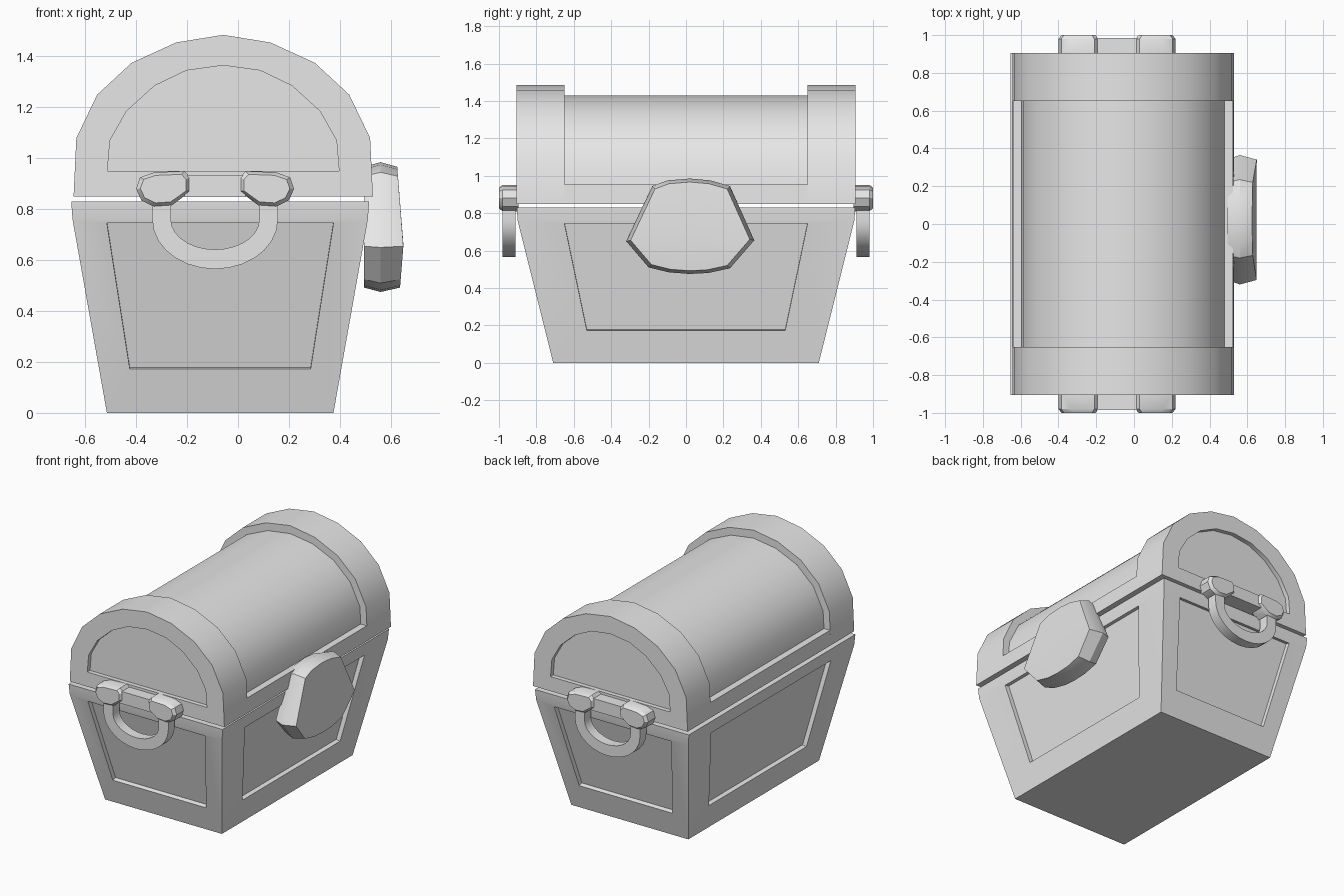
import bpy, bmesh
from math import cos, sin, pi, radians
from mathutils import Vector

if "Cube" in bpy.data.objects:
    bpy.data.objects.remove(bpy.data.objects["Cube"])

grey = bpy.data.materials.new("plain_grey")
grey.use_nodes = True
grey.diffuse_color = (0.8, 0.8, 0.8, 1)
grey.node_tree.nodes["Principled BSDF"].inputs["Base Color"].default_value = (0.8, 0.8, 0.8, 1)


def finish(name, bm, angle=32):
    bmesh.ops.recalc_face_normals(bm, faces=bm.faces[:])
    mesh = bpy.data.meshes.new(name)
    bm.to_mesh(mesh)
    bm.free()
    mesh.materials.append(grey)
    obj = bpy.data.objects.new(name, mesh)
    bpy.context.collection.objects.link(obj)
    bpy.ops.object.select_all(action='DESELECT')
    obj.select_set(True)
    bpy.context.view_layer.objects.active = obj
    bpy.ops.object.shade_smooth_by_angle(angle=radians(angle))


def loft(name, rings, tip=None):
    """Skin closed rings of points and cap both ends, the last one with an optional tip."""
    bm = bmesh.new()
    loops = [[bm.verts.new(p) for p in ring] for ring in rings]
    n = len(loops[0])
    for a, b in zip(loops, loops[1:]):
        for i in range(n):
            j = (i + 1) % n
            bm.faces.new((a[i], a[j], b[j], b[i]))
    bm.faces.new(loops[0])
    if tip:
        top = bm.verts.new(tip)
        for i in range(n):
            bm.faces.new((loops[-1][i], loops[-1][(i + 1) % n], top))
    else:
        bm.faces.new(loops[-1])
    finish(name, bm)


def at_y(profile, y):
    return [(x, y, z) for x, z in profile]


def arch(half, cx):
    """Mirror half an arch, given from the crown down, about x = cx."""
    return [(cx - x, z) for x, z in reversed(half)] + [(cx + x, z) for x, z in half[1:]]


# Tapered body with a straight rim and a sunken panel on each side
bm = bmesh.new()
BODY_X, RIM_Z = -0.07, 0.76
SIGNS = ((-1, -1), (1, -1), (1, 1), (-1, 1))
base, mid, top = [[bm.verts.new((BODY_X + sx * hx, sy * hy, z)) for sx, sy in SIGNS]
                  for hx, hy, z in ((.445, .71, 0), (.58, .9, RIM_Z), (.585, .905, .83))]
bm.faces.new(base)
bm.faces.new(top)
for i in range(4):
    j = (i + 1) % 4
    bm.faces.new((mid[i], mid[j], top[j], top[i]))
    low, high = (base[i].co + base[j].co) / 2, (mid[i].co + mid[j].co) / 2
    along = (base[j].co - base[i].co).normalized()
    inward = (high - low).cross(along).normalized() * 0.03
    if inward.dot(low - Vector((BODY_X, 0, 0))) > 0:
        inward.negate()
    w_low, w_high = (.355, .445) if i % 2 == 0 else (.53, .65)
    a, b = low.lerp(high, .172 / RIM_Z), low.lerp(high, .745 / RIM_Z)
    spots = [a - along * w_low, a + along * w_low, b + along * w_high, b - along * w_high]
    outer = [base[i], base[j], mid[j], mid[i]]
    edge = [bm.verts.new(p) for p in spots]
    sunk = [bm.verts.new(p + inward) for p in spots]
    for k in range(4):
        m = (k + 1) % 4
        bm.faces.new((outer[k], outer[m], edge[m], edge[k]))
        bm.faces.new((edge[k], edge[m], sunk[m], sunk[k]))
    bm.faces.new(sunk)
finish("chest_body", bm, 25)

# Lid: recessed barrel, raised end bands with sunken panels, lower rail
LID_X = -0.058
band = arch([(0, 1.485), (.185, 1.455), (.36, 1.375), (.495, 1.25), (.577, 1.08), (.588, .85)], LID_X)
panel = arch([(0, 1.365), (.145, 1.345), (.27, 1.285), (.38, 1.185), (.445, 1.07), (.455, .95)], LID_X)
barrel = arch([(0, 1.43), (.17, 1.405), (.33, 1.335), (.455, 1.22), (.53, 1.07), (.54, .9)], LID_X)
rail = [(LID_X - .588, .85), (LID_X + .588, .85), (LID_X + .583, .952), (LID_X - .583, .952)]
loft("lid_barrel", [at_y(barrel, -.66), at_y(barrel, .66)])
loft("lid_rail", [at_y(rail, -.655), at_y(rail, .655)])

# Both ends: lid band, handle ring, knobs and the bar between them
HANDLE_X = -0.09
KNOB = [(.31, .88), (.295, .925), (.24, .945), (.12, .95), (.098, .925),
        (.098, .87), (.13, .845), (.17, .815), (.24, .81), (.29, .835)]
for s, end in ((-1, "front"), (1, "back")):
    loft(end + "_lid_band", [at_y(band, s * .65), at_y(band, s * .905),
                             at_y(panel, s * .905), at_y(panel, s * .875)])
    ring = []
    steps = 14
    for k in range(-1, steps + 2):
        t = pi * min(max(k, 0), steps) / steps
        z = .87 if k in (-1, steps + 1) else .76
        xo, zo = HANDLE_X + .247 * cos(t), z - .195 * sin(t)
        xi, zi = HANDLE_X + .174 * cos(t), z - .118 * sin(t)
        ring.append([(xo, s * .912, zo), (xo, s * .982, zo), (xi, s * .982, zi), (xi, s * .912, zi)])
    loft(end + "_handle_ring", ring)
    for side, word in ((-1, "right"), (1, "left")):
        shape = [(HANDLE_X + side * x, z) for x, z in KNOB]
        cx, cz = HANDLE_X + side * .2, .885
        small = [(cx + (x - cx) * .85, cz + (z - cz) * .8) for x, z in shape]
        loft(f"{end}_{word}_handle_knob", [at_y(shape, s * .895), at_y(shape, s * .98), at_y(small, s)])
    bar = [(HANDLE_X + x, z) for x, z in ((-.12, .848), (.12, .848), (.12, .932), (-.12, .932))]
    loft(end + "_handle_bar", [at_y(bar, s * .9), at_y(bar, s * .985)])

# Shield-shaped lock plate on the +x side
LOCK = [(-.32, .65), (-.18, .945), (-.1, .975), (.02, .985), (.13, .975), (.235, .945),
        (.365, .655), (.235, .505), (.12, .48), (.02, .475), (-.09, .483), (-.2, .51)]


def lock_ring(scale, x, bow=0):
    pts = [(.02 + (y - .02) * scale, .72 + (z - .72) * scale) for y, z in LOCK]
    return [(x - bow * abs(z - .66), y, z) for y, z in pts]


loft("lock_plate", [lock_ring(.93, .495), lock_ring(1, .56), lock_ring(.93, .65, .08)], (.648, .02, .67))
